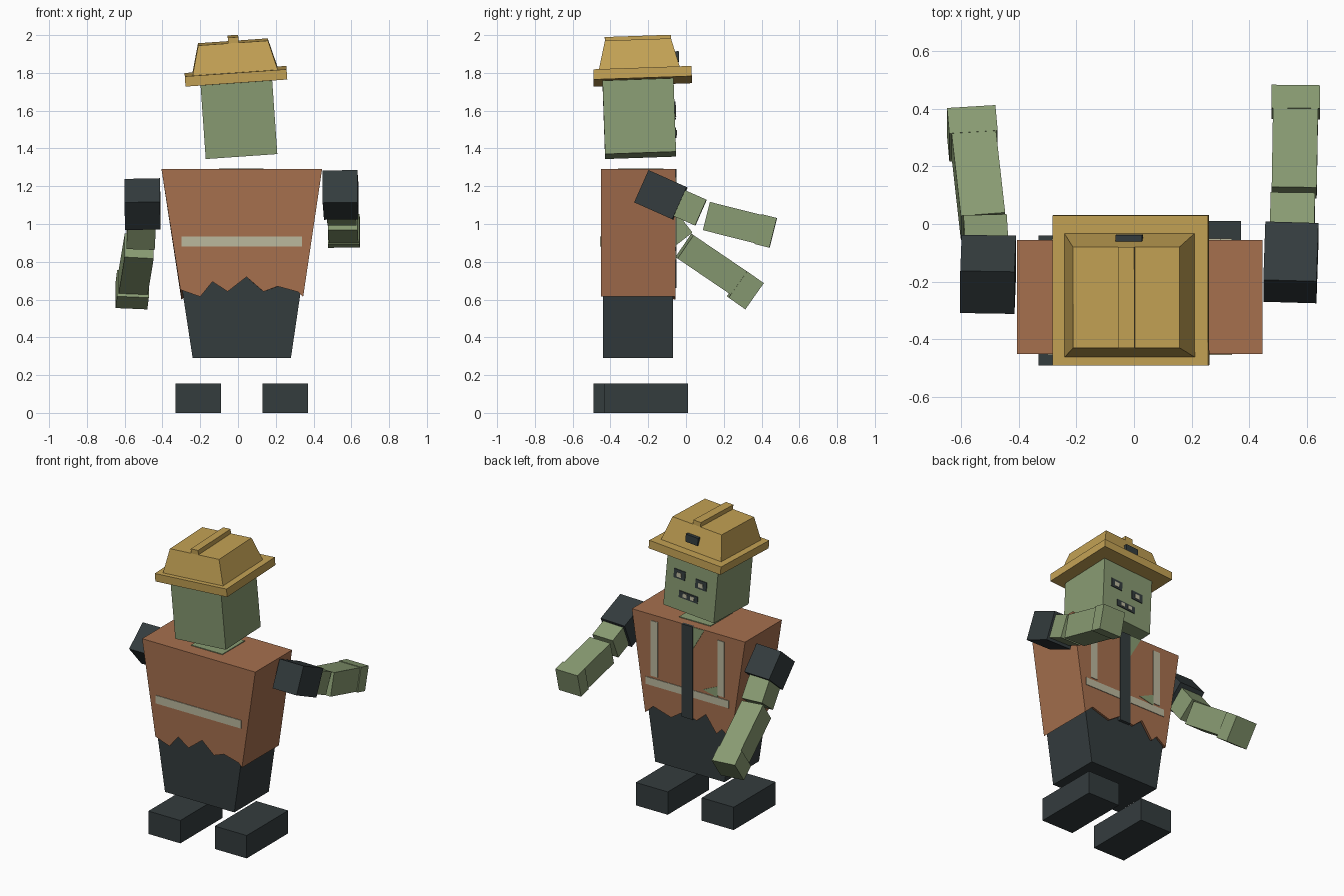
import bpy, bmesh
from math import radians
from mathutils import Matrix, Vector

if "Cube" in bpy.data.objects:
    bpy.data.objects.remove(bpy.data.objects["Cube"])


def material(name, rgb):
    m = bpy.data.materials.new(name)
    m.diffuse_color = (*rgb, 1)
    m.use_nodes = True
    m.node_tree.nodes["Principled BSDF"].inputs["Base Color"].default_value = m.diffuse_color
    return m


SKIN = material("skin_green", (.25, .33, .17))
ORANGE = material("vest_orange", (.38, .16, .076))
DARK = material("dark_cloth", (.034, .045, .048))
YELLOW = material("hat_yellow", (.55, .36, .09))
PALE = material("reflective_pale", (.5, .48, .34))


def make(name, verts, faces, mat, matrix=Matrix()):
    bm = bmesh.new()
    vs = [bm.verts.new(matrix @ Vector(v)) for v in verts]
    for f in faces:
        bm.faces.new([vs[i] for i in f])
    bmesh.ops.recalc_face_normals(bm, faces=bm.faces)
    me = bpy.data.meshes.new(name)
    bm.to_mesh(me)
    bm.free()
    me.materials.append(mat)
    ob = bpy.data.objects.new(name, me)
    bpy.context.collection.objects.link(ob)
    return ob


def loft(name, a, b, mat, matrix=Matrix()):
    """Closed solid between two loops with equal point counts."""
    n = len(a)
    faces = [tuple(range(n)), tuple(range(n, 2 * n))]
    faces += [(i, (i + 1) % n, n + (i + 1) % n, n + i) for i in range(n)]
    return make(name, list(a) + list(b), faces, mat, matrix)


def rect(x0, x1, y0, y1, z):
    return [(x0, y0, z), (x1, y0, z), (x1, y1, z), (x0, y1, z)]


def box(name, x, y, z, mat, matrix=Matrix()):
    return loft(name, rect(*x, *y, z[0]), rect(*x, *y, z[1]), mat, matrix)


def limb(name, p0, p1, width, thick, mat):
    """Box running from p0 to p1, kept level along x."""
    p0, p1 = Vector(p0), Vector(p1)
    d = (p1 - p0).normalized()
    side = Vector((1, 0, 0))
    side = (side - d * side.dot(d)).normalized()
    rot = Matrix((side, d, side.cross(d))).transposed().to_4x4()
    box(name, (-width / 2, width / 2), (0, (p1 - p0).length),
        (-thick / 2, thick / 2), mat, Matrix.Translation(p0) @ rot)


def plate(name, pts, y0, y1, mat):
    return loft(name, [(x, y0, z) for x, z in pts], [(x, y1, z) for x, z in pts], mat)


def strip(name, x, z, mat, y=(-.07, -.051)):
    return box(name, x, y, z, mat)


# shoes
box("left_shoe", (-.33, -.09), (-.49, -.04), (0, .155), DARK)
box("right_shoe", (.13, .37), (-.435, .01), (0, .155), DARK)

# trousers, tapering downward
loft("trousers", rect(-.24, .28, -.44, -.07, .29),
     rect(-.318, .355, -.44, -.07, .8), DARK)

# vest with a torn hem, different on each side
back = [(-.305, .652), (-.2, .615), (-.135, .695), (-.055, .642), (.045, .72),
        (.135, .642), (.21, .67), (.32, .64), (.345, .615)]
front = [(-.30, .60), (-.23, .65), (-.19, .61), (-.11, .72), (-.04, .66),
         (.06, .69), (.15, .63), (.285, .67), (.345, .615)]
top = [(.445, 1.29), (-.405, 1.29)]
loft("vest", [(x, -.45, z) for x, z in back + top],
     [(x, -.055, z) for x, z in front + top], ORANGE)

# vest trim, shirt strip and skin showing through tears
strip("back_band", (-.30, .34), (.88, .935), PALE, (-.454, -.44))
strip("front_band", (-.285, .34), (.81, .86), PALE)
for name, cx in (("left_brace", -.225), ("right_brace", .275)):
    strip(name, (cx - .026, cx + .026), (.875, 1.25), PALE)
strip("shirt_strip", (-.015, .068), (.66, 1.29), DARK, (-.07, -.05))
plate("collar_tear", [(-.015, 1.288), (-.1, 1.288), (-.015, 1.14)], -.07, -.052, SKIN)
plate("side_tear", [(-.09, .885), (-.2, .935), (-.2, .86)], -.07, -.052, SKIN)
box("neck", (-.1, .135), (-.36, -.12), (1.25, 1.295), SKIN)

# head group, tilted slightly
H = (Matrix.Translation((.005, -.247, 1.553)) @ Matrix.Rotation(radians(-4), 4, 'Y')
     @ Matrix.Rotation(radians(2), 4, 'X'))
box("head", (-.19, .19), (-.188, .188), (-.19, .2), SKIN, H)
for name, cx, cz in (("right_eye", .088, .05), ("left_eye", -.075, .032)):
    box(name, (cx - .042, cx + .042), (.17, .193), (cz - .03, cz + .03), DARK, H)
    box(name + "_pupil", (cx - .015, cx + .018), (.17, .196), (cz - .018, cz + .012), PALE, H)
box("mouth", (-.06, .08), (.17, .193), (-.1, -.055), DARK, H)
for name, cx in (("right_tooth", .035), ("left_tooth", -.02)):
    box(name, (cx - .014, cx + .014), (.17, .196), (-.09, -.065), PALE, H)

# hard hat
box("hat_brim", (-.27, .27), (-.235, .285), (.202, .256), YELLOW, H)
loft("hat_crown", rect(-.23, .225, -.207, .225, .25),
     rect(-.188, .182, -.168, .182, .412), YELLOW, H)
box("hat_ridge", (-.029, .027), (-.168, .182), (.39, .442), YELLOW, H)
box("hat_lamp", (-.044, .048), (.18, .221), (.3, .352), DARK, H)

# right arm, raised
limb("right_sleeve", (.54, -.234, 1.199), (.547, -.032, 1.109), .184, .187, DARK)
limb("right_elbow", (.547, -.1, 1.139), (.55, .079, 1.06), .154, .15, SKIN)
limb("right_forearm", (.555, .109, 1.042), (.56, .41, .966), .156, .154, SKIN)
limb("right_hand", (.56, .382, .973), (.561, .462, .953), .168, .162, SKIN)

# left arm, lowered
limb("left_sleeve", (-.508, -.237, 1.178), (-.503, -.112, 1.032), .188, .192, DARK)
limb("left_elbow", (-.508, -.15, 1.07), (-.516, -.027, .911), .15, .15, SKIN)
limb("left_forearm", (-.523, -.008, .883), (-.556, .285, .684), .154, .15, SKIN)
limb("left_hand", (-.556, .27, .683), (-.564, .358, .621), .168, .17, SKIN)
